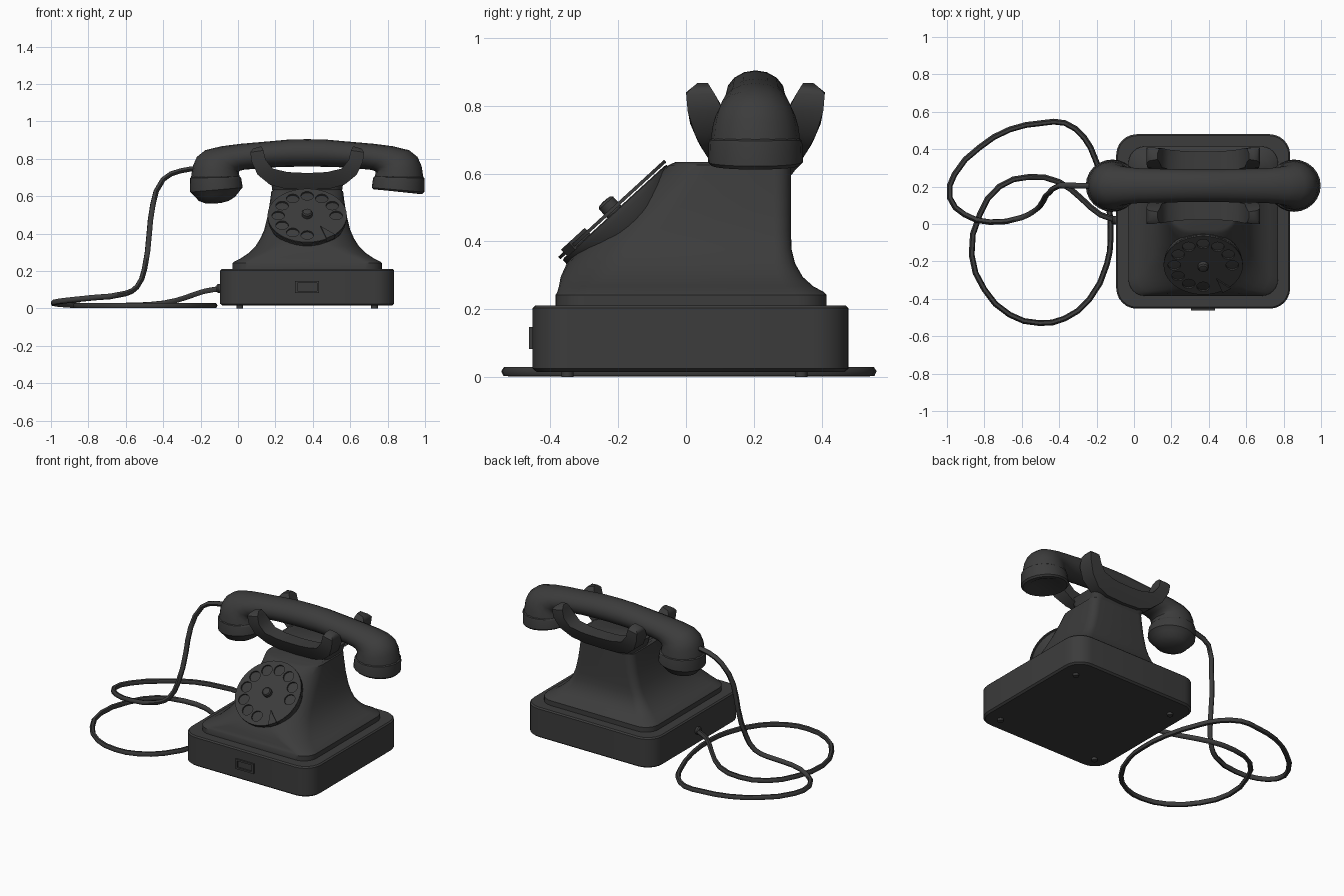
import bpy, bmesh
from math import sin, cos, pi, radians
from mathutils import Vector, Matrix

if "Cube" in bpy.data.objects:
    bpy.data.objects.remove(bpy.data.objects["Cube"])

CX = 0.37          # centre line of the telephone
CY = 0.205         # handset axis
dark = bpy.data.materials.new("dark_plastic")
dark.diffuse_color = (0.045, 0.045, 0.045, 1)
dark.use_nodes = True
dark.node_tree.nodes["Principled BSDF"].inputs["Base Color"].default_value = dark.diffuse_color


def finish(ob, angle=35):
    ob.data.materials.clear()
    ob.data.materials.append(dark)
    bpy.ops.object.select_all(action='DESELECT')
    ob.select_set(True)
    bpy.context.view_layer.objects.active = ob
    if ob.type == 'CURVE':
        bpy.ops.object.convert(target='MESH')
        ob = bpy.context.object
    bpy.ops.object.shade_smooth_by_angle(angle=radians(angle))
    return ob


def loft(name, rings, closed=False, mat=None, angle=35):
    """Skin a list of equal-length rings; cap the ends unless closed."""
    bm = bmesh.new()
    vs = [[bm.verts.new(p) for p in r] for r in rings]
    n = len(vs[0])
    pairs = list(zip(vs, vs[1:])) + ([(vs[-1], vs[0])] if closed else [])
    for a, b in pairs:
        for i in range(n):
            bm.faces.new((a[i], a[(i + 1) % n], b[(i + 1) % n], b[i]))
    if not closed:
        bm.faces.new(vs[0])
        bm.faces.new(vs[-1])
    bmesh.ops.recalc_face_normals(bm, faces=bm.faces)
    me = bpy.data.meshes.new(name)
    bm.to_mesh(me)
    bm.free()
    ob = bpy.data.objects.new(name, me)
    if mat:
        ob.matrix_world = mat
    bpy.context.collection.objects.link(ob)
    return finish(ob, angle)


def rounded(hx, y0, y1, z, r0, r1, seg=6):
    """Rounded rectangle, front corner radius r0, back radius r1."""
    pts = []
    for sx, y, sy, r, start in ((1, y0, 1, r0, -90), (1, y1, -1, r1, 0),
                                (-1, y1, -1, r1, 90), (-1, y0, 1, r0, 180)):
        for i in range(seg + 1):
            a = radians(start + 90 * i / seg)
            pts.append((CX + sx * (hx - r) + r * cos(a), y + sy * r + r * sin(a), z))
    return pts


def circle(r, z, n=32, x=0, y=0):
    return [Vector((x + r * cos(2 * pi * i / n), y + r * sin(2 * pi * i / n), z)) for i in range(n)]


def lathe(name, profile, mat=None, n=32, x=0, y=0):
    return loft(name, [circle(r, z, n, x, y) for r, z in profile], mat=mat)


# base box and feet
loft("base", [rounded(.465 - i, -.453 + i, .48 - i, z, .11 - i, .11 - i)
              for i, z in ((.012, .015), (0, .025), (0, .203), (.008, .211))])
for x in (.01, .73):
    for y in (-.35, .34):
        lathe("foot", [(.018, 0), (.018, .02)], n=12, x=x, y=y)

# body flaring from the flange to the sloped neck
loft("body", [rounded(*s) for s in (
    (.40, -.385, .415, .205, .09, .09), (.40, -.385, .415, .242, .09, .09),
    (.392, -.38, .408, .25, .09, .09), (.355, -.375, .375, .268, .10, .08),
    (.315, -.37, .345, .295, .13, .07), (.275, -.352, .322, .335, .17, .06),
    (.25, -.315, .312, .375, .17, .05), (.23, -.265, .31, .42, .17, .05),
    (.21, -.182, .31, .50, .16, .05), (.197, -.095, .31, .585, .14, .05),
    (.192, -.052, .31, .625, .12, .05), (.18, -.03, .30, .635, .11, .05))])

# number plate frame on the front
def plate(hx, hz, y):
    return [(CX + sx * hx, y, .115 + sz * hz) for sx, sz in ((-1, -1), (1, -1), (1, 1), (-1, 1))]
loft("plate_frame", [plate(.064, .032, -.445), plate(.064, .032, -.463),
                     plate(.052, .021, -.463), plate(.052, .021, -.445)], closed=True)

# dial, built flat and tilted onto the slope
tilt = Matrix.Translation((CX, -.205, .480)) @ Matrix.Rotation(radians(42.5), 4, 'X')
lathe("dial_base", [(.19, -.05), (.208, -.01), (.208, .007), (.2, .01)], tilt, 40)
cu = bpy.data.curves.new("finger_wheel", 'CURVE')
cu.dimensions, cu.fill_mode, cu.extrude = '2D', 'BOTH', .005
holes = [circle(.034, 0, 16, .155 * cos(radians(a)), .155 * sin(radians(a))) for a in range(0, 271, 30)]
for loop in [circle(.212, 0, 40)] + holes:
    sp = cu.splines.new('POLY')
    sp.points.add(len(loop) - 1)
    for p, v in zip(sp.points, loop):
        p.co = (*v, 1)
    sp.use_cyclic_u = True
wheel = bpy.data.objects.new("finger_wheel", cu)
wheel.matrix_world = tilt @ Matrix.Translation((0, 0, .019))
bpy.context.collection.objects.link(wheel)
finish(wheel)
lathe("dial_hub", [(.028, .005), (.028, .045), (.022, .052), (.008, .054)], tilt, 16)
stop_mat = tilt @ Matrix.Rotation(radians(-53), 4, 'Z')
stop = ((.12, 0), (.215, -.032), (.218, .022))
loft("finger_stop", [[(x, y, z) for x, y in stop] for z in (.005, .034)], mat=stop_mat)

# handset: rings given by outer point, inner point (along x, z) and half width
def ring(o, i, hy, side=1, n=16):
    o, i = Vector(o), Vector(i)
    c, a = (o + i) / 2, (o - i) / 2
    return [(CX + side * (c.x + a.x * cos(t)), CY + hy * sin(t), c.y + a.y * cos(t))
            for t in (2 * pi * k / n for k in range(n))]

half = [((.10, .903), (.10, .757), .088), ((.21, .893), (.20, .754), .09),
        ((.36, .880), (.30, .745), .092), ((.46, .867), (.335, .742), .098),
        ((.545, .846), (.357, .737), .107), ((.590, .81), (.366, .73), .118),
        ((.612, .76), (.364, .716), .127), ((.622, .695), (.358, .698), .132)]
loft("handset_handle", [ring(*s, -1) for s in reversed(half)]
     + [ring((0, .905), (0, .759), .088)] + [ring(*s) for s in half])

cup = [((.615, .705), (.365, .708), .125), ((.627, .697), (.356, .702), .136),
       ((.628, .69), (.352, .694), .138), ((.626, .622), (.345, .646), .140),
       ((.616, .612), (.354, .637), .131)]
loft("earpiece", [ring(*s, n=24) for s in cup
                  + [((.59, .613), (.38, .635), .11), ((.56, .632), (.41, .645), .075)]])
loft("mouthpiece", [ring(*s, -1, 24) for s in cup
                    + [((.600, .598), (.366, .622), .117), ((.580, .575), (.385, .597), .098),
                       ((.545, .562), (.42, .575), .063), ((.50, .560), (.46, .564), .02)]])

# cradle: two leaning U-shaped walls with prongs on a saddle block
stations = [  # lower point, upper point (x, z)
    ((.29, .855), (.245, .867)), ((.304, .835), (.234, .845)), ((.298, .785), (.222, .795)),
    ((.265, .715), (.185, .748)), ((.20, .662), (.11, .73)), ((.12, .64), (.06, .726))]
stations += [((0, .635), (0, .725))]
stations += [((-a, b), (-c, d)) for (a, b), (c, d) in reversed(stations[:-1])]

def lerp(z, table):
    for (z0, v0), (z1, v1) in zip(table, table[1:]):
        if z <= z1:
            return v0 + (v1 - v0) * max(0, z - z0) / (z1 - z0)
    return table[-1][1]

OUT = [(.63, .13), (.69, .168), (.76, .198), (.84, .205), (.87, .168)]
INN = [(.63, .07), (.73, .085), (.80, .098), (.87, .142)]
for side, nm in ((-1, "cradle_front"), (1, "cradle_back")):
    rings = []
    for (xl, zl), (xu, zu) in stations:
        xm, zm = (xl + xu) / 2, (zl + zu) / 2
        rings.append([(CX + x, CY + side * lerp(z, t), z) for x, z, t in (
            (xl, zl, INN), (xl, zl, OUT), (xm, zm, OUT), (xu, zu, OUT), (xu, zu, INN), (xm, zm, INN))])
    loft(nm, rings, angle=50)
loft("saddle", [rounded(h, CY - d, CY + d, z, .05, .05)
                for h, d, z in ((.185, .105, .62), (.19, .12, .655), (.20, .13, .685), (.17, .10, .70))])

# cord: down from the mouthpiece, two loops on the ground, back into the base
path = [(-.2, .205, .75), (-.31, .205, .735), (-.40, .205, .69), (-.455, .165, .555),
        (-.475, .145, .395), (-.50, .10, .21), (-.54, .065, .115), (-.60, .035, .08),
        (-.77, .01, .058), (-.905, .05, .044), (-.985, .14, .032), (-.96, .265, .022),
        (-.825, .41, .016), (-.665, .505, .016), (-.49, .54, .016), (-.37, .54, .016),
        (-.265, .46, .016), (-.21, .355, .016), (-.14, .13, .016), (-.125, -.08, .016),
        (-.145, -.215, .016), (-.24, -.405, .016), (-.37, -.505, .016), (-.505, -.53, .016),
        (-.665, -.485, .016), (-.80, -.35, .016), (-.868, -.165, .016), (-.825, .05, .016),
        (-.72, .2, .016), (-.56, .252, .017), (-.40, .225, .028), (-.28, .135, .058),
        (-.18, .05, .092), (-.08, .02, .108)]
cu = bpy.data.curves.new("cord", 'CURVE')
cu.dimensions, cu.bevel_depth, cu.bevel_resolution, cu.resolution_u = '3D', .0155, 1, 2
cu.use_fill_caps = True
sp = cu.splines.new('BEZIER')
sp.bezier_points.add(len(path) - 1)
for p, v in zip(sp.bezier_points, path):
    p.co = v
    p.handle_left_type = p.handle_right_type = 'AUTO'
cord = bpy.data.objects.new("cord", cu)
bpy.context.collection.objects.link(cord)
finish(cord, 60)

# strain relief where the cord enters the base
lathe("cord_grommet", [(.024, -.02), (.024, .012), (.018, .02)],
      Matrix.Translation((-.095, .02, .107)) @ Matrix.Rotation(radians(-90), 4, 'Y'), 12)
